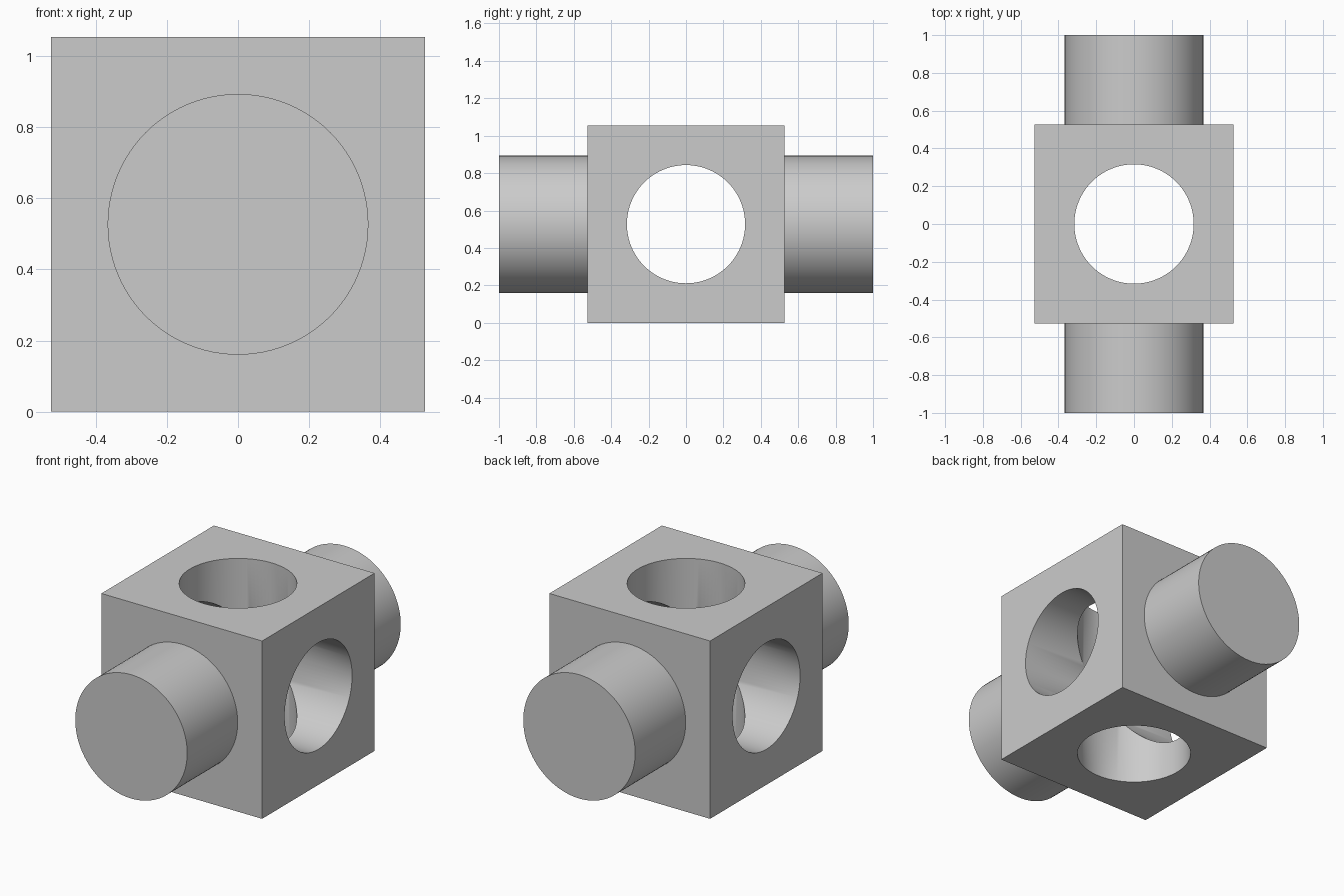
import bpy
import math

default = bpy.data.objects.get("Cube")
if default:
    bpy.data.objects.remove(default, do_unlink=True)

HALF = 0.527      # half side of the block, also the height of its centre
PEG_RADIUS = 0.367
HOLE_RADIUS = 0.316
CENTRE = (0, 0, HALF)

grey = bpy.data.materials.new("plain grey")
grey.use_nodes = True
colour = (0.6, 0.6, 0.6, 1)
grey.diffuse_color = colour
grey.node_tree.nodes["Principled BSDF"].inputs["Base Color"].default_value = colour


def cylinder(name, radius, length, rotation):
    bpy.ops.mesh.primitive_cylinder_add(vertices=96, radius=radius, depth=length,
                                        location=CENTRE, rotation=rotation)
    obj = bpy.context.object
    obj.name = name
    obj.data.materials.append(grey)
    return obj


def combine(target, tool, operation):
    mod = target.modifiers.new(tool.name, "BOOLEAN")
    mod.operation = operation
    mod.solver = "EXACT"
    mod.object = tool
    bpy.context.view_layer.objects.active = target
    bpy.ops.object.modifier_apply(modifier=mod.name)
    bpy.data.objects.remove(tool, do_unlink=True)


# Block
bpy.ops.mesh.primitive_cube_add(size=2 * HALF, location=CENTRE)
block = bpy.context.object
block.name = "drilled_block_with_pegs"
block.data.materials.append(grey)

# Round pegs out of the front and back
combine(block, cylinder("pegs", PEG_RADIUS, 2, (math.pi / 2, 0, 0)), "UNION")

# Through holes, side to side and top to bottom
combine(block, cylinder("side_hole", HOLE_RADIUS, 1.5, (0, math.pi / 2, 0)), "DIFFERENCE")
combine(block, cylinder("upright_hole", HOLE_RADIUS, 1.5, (0, 0, 0)), "DIFFERENCE")

# Smooth curved walls, sharp rims
bpy.ops.object.select_all(action="DESELECT")
block.select_set(True)
bpy.context.view_layer.objects.active = block
bpy.ops.object.shade_smooth_by_angle(angle=math.radians(30))
